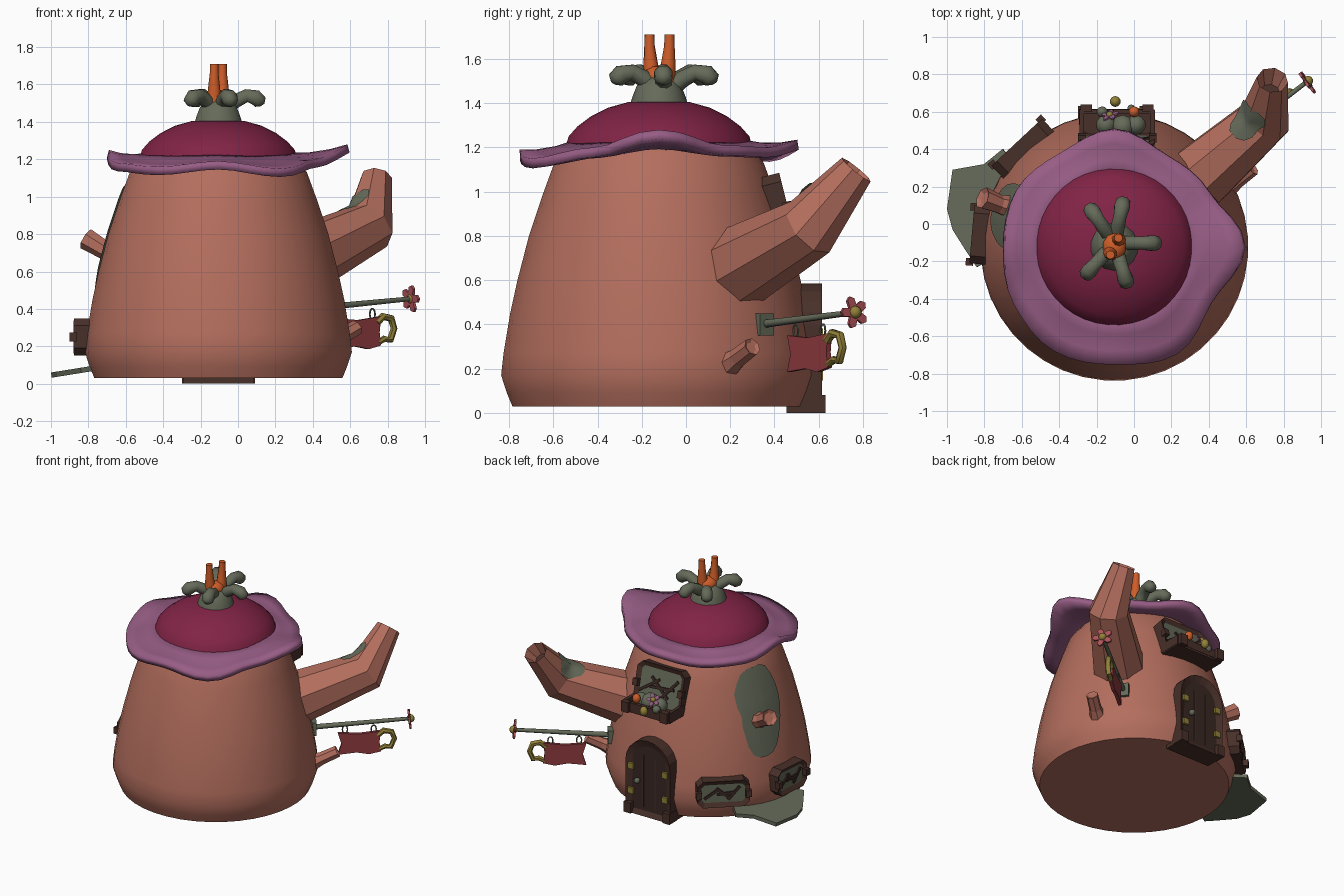
import bpy, bmesh
from math import sin, cos, pi, radians
from mathutils import Vector, Matrix
from mathutils.bvhtree import BVHTree

if "Cube" in bpy.data.objects:
    bpy.data.objects.remove(bpy.data.objects["Cube"])

CX, CY = -0.105, -0.122
UP = Vector((0, 0, 1))


def material(name, r, g, b):
    m = bpy.data.materials.new(name)
    m.use_nodes = True
    m.diffuse_color = (r, g, b, 1)
    m.node_tree.nodes["Principled BSDF"].inputs["Base Color"].default_value = (r, g, b, 1)
    return m


CLAY = material("terracotta", 0.45, 0.155, 0.11)
MAGENTA = material("magenta", 0.22, 0.017, 0.06)
PURPLE = material("dusty purple", 0.31, 0.11, 0.235)
MOSS = material("moss grey", 0.13, 0.145, 0.1)
ORANGE = material("orange", 0.62, 0.11, 0.022)
BROWN = material("dark wood", 0.065, 0.029, 0.022)
DARK = material("deep wood", 0.042, 0.021, 0.017)
RED = material("banner red", 0.29, 0.045, 0.052)
PINK = material("petal pink", 0.42, 0.085, 0.1)
GOLD = material("old gold", 0.29, 0.22, 0.04)


def finish(bm, name, mats, smooth=None):
    """Turn a bmesh into an object; smooth is the sharp-edge angle in degrees."""
    bmesh.ops.recalc_face_normals(bm, faces=bm.faces)
    for f in bm.faces:
        f.smooth = smooth is not None
    me = bpy.data.meshes.new(name)
    bm.to_mesh(me)
    bm.free()
    for m in mats:
        me.materials.append(m)
    if smooth is not None:
        me.set_sharp_from_angle(angle=radians(smooth))
    ob = bpy.data.objects.new(name, me)
    bpy.context.collection.objects.link(ob)
    return ob


def frame(origin, out, up=UP):
    z = Vector(out).normalized()
    x = Vector(up).cross(z).normalized()
    m = Matrix((x, z.cross(x), z)).transposed().to_4x4()
    m.translation = origin
    return m


def bridge(bm, rings):
    for a, b in zip(rings, rings[1:]):
        for i in range(len(a)):
            j = (i + 1) % len(a)
            bm.faces.new((a[i], a[j], b[j], b[i]))


def tube(name, pts, radii, sides, mats, smooth=None, hole=0):
    """Sweep a round section along a path; hole sinks the far end inward."""
    bm = bmesh.new()
    pts = [Vector(p) for p in pts]
    rings, rot, last = [], None, None
    for i, (p, r) in enumerate(zip(pts, radii)):
        t = (pts[min(i + 1, len(pts) - 1)] - pts[max(i - 1, 0)]).normalized()
        rot = t.to_track_quat('Z', 'Y') if rot is None else last.rotation_difference(t) @ rot
        last = t
        rings.append([bm.verts.new(p + rot @ Vector((r * cos(2 * pi * (k + .5) / sides),
                      r * sin(2 * pi * (k + .5) / sides), 0))) for k in range(sides)])
    bridge(bm, rings)
    bm.faces.new(rings[0])
    cap = bm.faces.new(rings[-1])
    if hole:
        bmesh.ops.recalc_face_normals(bm, faces=bm.faces)
        bmesh.ops.inset_region(bm, faces=[cap], thickness=radii[-1] * 0.4)
        bmesh.ops.translate(bm, verts=cap.verts, vec=-last * hole)
        cap.material_index = 1
    return finish(bm, name, mats, smooth)


def lathe(name, profile, sides, mat, smooth=40):
    return tube(name, [(CX, CY, z) for r, z in profile], [r for r, z in profile], sides, [mat], smooth)


def panel(name, m, outline, depth, mats, inset=0, recess=0):
    """Extruded outline whose front face may be inset and sunk as a second colour."""
    bm = bmesh.new()
    rings = [[bm.verts.new(m @ Vector((x, y, z))) for x, y in outline] for z in (-depth, 0)]
    bridge(bm, rings)
    bm.faces.new(rings[0])
    front = bm.faces.new(rings[1])
    if inset:
        bmesh.ops.recalc_face_normals(bm, faces=bm.faces)
        bmesh.ops.inset_region(bm, faces=[front], thickness=inset)
        bmesh.ops.translate(bm, verts=front.verts, vec=-recess * m.col[2].xyz)
        front.material_index = 1
    return finish(bm, name, mats)


def box(name, m, centre, size, mat, turn=0):
    bm = bmesh.new()
    bmesh.ops.create_cube(bm, size=1, matrix=m @ Matrix.Translation(centre)
                          @ Matrix.Rotation(radians(turn), 4, 'Z') @ Matrix.Diagonal((*size, 1)))
    return finish(bm, name, [mat])


def blob(name, centre, size, mat):
    bm = bmesh.new()
    bmesh.ops.create_uvsphere(bm, u_segments=10, v_segments=7, radius=1,
                              matrix=Matrix.Translation(centre) @ Matrix.Diagonal((*size, 1)))
    return finish(bm, name, [mat], 60)


def patch(name, target, m, w, h, wobble, rings=6):
    """Irregular moss skin laid onto the surface of another part."""
    tree = BVHTree.FromPolygons([v.co for v in target.data.vertices],
                                [p.vertices[:] for p in target.data.polygons])
    bm = bmesh.new()

    def stick(x, y):
        p, n, _, _ = tree.find_nearest(m @ Vector((x, y, 0)))
        return bm.verts.new(p + n * 0.009)
    n = len(wobble) * 2
    edge = [(wobble[i // 2] + wobble[(i + 1) // 2 % len(wobble)]) / 2 for i in range(n)]
    loops = [[stick(w * s * edge[i] * cos(2 * pi * i / n), h * s * edge[i] * sin(2 * pi * i / n))
              for i in range(n)] for s in [(k + 1) / rings for k in range(rings)]]
    bridge(bm, loops)
    bm.faces.new(loops[0])
    return finish(bm, name, [MOSS], 50)


def flower(name, m, r, petal):
    star = [(r * k * cos(a * pi / 10), r * k * sin(a * pi / 10))
            for a, k in [(i, (0.45, 0.85, 1, 0.85)[i % 4]) for i in range(20)]]
    panel(name + "_petals", m, star, r * 0.2, [petal])
    blob(name + "_centre", m.translation, (r * 0.38,) * 3, GOLD)


# Pot body
body = lathe("pot_body", [(.665, .03), (.69, .09), (.716, .17), (.705, .27), (.675, .45), (.642, .6),
                          (.59, .8), (.53, .98), (.475, 1.13), (.42, 1.2)], 40, CLAY)

# Lid dome and wavy brim
lathe("lid_dome", [(.43, 1.18), (.41, 1.25), (.37, 1.295), (.31, 1.34), (.23, 1.38), (.14, 1.405), (.03, 1.412)],
      40, MAGENTA, 60)
EDGE_R = [.69, .585, .565, .625, .58, .605, .585, .62, .645, .63, .665, .6]
EDGE_Z = [1.28, 1.21, 1.2, 1.235, 1.18, 1.2, 1.25, 1.18, 1.16, 1.19, 1.15, 1.2]


def wave(vals, a):
    i, f = divmod(a * len(vals), 1)
    f = (1 - cos(f * pi)) / 2
    return vals[int(i) % 12] * (1 - f) + vals[(int(i) + 1) % 12] * f


bm = bmesh.new()
loops = []
for s in (0, .35, .7, 1):
    loops.append([])
    for k in range(48):
        r = .38 + (wave(EDGE_R, k / 48) - .38) * s
        z = 1.235 + (wave(EDGE_Z, k / 48) - 1.235) * s - .015 * sin(s * pi)
        loops[-1].append(bm.verts.new((CX + r * cos(k * pi / 24), CY + r * sin(k * pi / 24), z)))
bridge(bm, loops)
brim = finish(bm, "lid_brim", [PURPLE], 50)
solid = brim.modifiers.new("thickness", 'SOLIDIFY')
solid.thickness, solid.offset = 0.045, -1

# Curling stem and orange prongs
lathe("stem_base", [(.135, 1.38), (.12, 1.43), (.1, 1.48), (.06, 1.52)], 14, MOSS, 60)
for i, a in enumerate((78, 0, 287, 228, 125)):
    path = [(.03, 1.46), (.09, 1.51), (.15, 1.54), (.2, 1.53), (.225, 1.505), (.235, 1.49)]
    tube(f"stem_leaf_{i}", [(CX + r * cos(radians(a)), CY + .02 + r * sin(radians(a)), z) for r, z in path],
         (.04, .04, .038, .045, .04, .015), 8, [MOSS], 60)
blob("prong_base", (CX, CY, 1.52), (.065, .075, .05), ORANGE)
for side, s in (("front", -1), ("back", 1)):
    x, y = CX + .022 * s, CY + .002
    tube(f"prong_{side}", [(x, y + .03 * s, 1.5), (x, y + .04 * s, 1.58), (x, y + .045 * s, 1.66),
                           (x, y + .045 * s, 1.71)], (.042, .033, .024, .023), 9, [ORANGE], 50)

# Spout and small stubs
spout = tube("spout", [(.24, .15, .6), (.36, .26, .67), (.7, .56, .84), (.74, .77, 1.1)],
             (.19, .185, .145, .085), 8, [CLAY, BROWN], hole=.1)
tube("side_stub", [(-.62, .08, .68), (-.72, .105, .72), (-.81, .14, .775)],
     (.07, .052, .06), 7, [CLAY, CLAY], hole=.015)
tube("small_stub", [(.46, .17, .2), (.55, .235, .25), (.635, .3, .3)],
     (.07, .045, .042), 7, [CLAY, CLAY], hole=.01)

# Moss skins and the flat stone at the foot
a = radians(162)
patch("wall_moss", body, frame((CX + .62 * cos(a), CY + .62 * sin(a), .76), (cos(a), sin(a), .3)),
      .22, .34, (.9, 1, 1.05, .95, 1, 1, .75, .85, 1, .95, .9, .8))
patch("spout_moss", spout, frame((.6, .55, .96), (-.6, .1, .8)), .11, .12, (1, .8, 1.1, .9, 1.1, .8, 1))
panel("foot_stone", frame((-1, 0, .06), (-.16, 0, 1), (0, 1, 0)),
      [(0, .08), (.03, .29), (.2, .32), (.3, .4), (.45, .25), (.4, -.1), (.16, -.23), (.1, -.14), (.03, -.03)],
      .028, [MOSS])

# Arched door
door = frame((CX, .615, 0), (0, 1, 0))
arch = [(-.19, 0), (.19, 0)] + [(.19 * cos(k * pi / 10), .395 + .19 * sin(k * pi / 10)) for k in range(11)]
panel("door", door, arch, .16, [BROWN, DARK], .05, .02)
for s in (-1, 1):
    box("door_foot", door, (s * .165, .04, -.03), (.06, .08, .09), BROWN)
    for z in (.17, .36):
        box("door_hinge", door, (s * .145, z, -.004), (.045, .045, .018), GOLD)
    box("door_plank_gap", door, (s * .05, .26, -.02), (.008, .4, .006), BROWN)
blob("door_knob", door @ Vector((-.09, .26, 0)), (.022, .025, .022), MOSS)


def window(name, m, w, h, depth):
    """Chamfered frame with a clouded pane and crooked glazing bars."""
    c = .04
    outline = [(w - c, -h), (w, c - h), (w, h - c), (w - c, h), (c - w, h), (-w, h - c), (-w, c - h), (c - w, -h)]
    panel(name + "_frame", m, outline, depth, [BROWN, MOSS], .035, .018)
    for x, turn in ((-.45, 35), (0, -40), (.4, 50), (.1, 5)):
        box(name + "_bar", m, (x * w, 0, -.014), (h * 1.25, .02, .012), DARK, turn)
    for s in (-1, 1):
        box(name + "_peg", m, (s * w * .95, 0, 0), (.04, .05, .04), BROWN)


for name, ang, w in (("back_window", 133, .185), ("side_window", 175, .155)):
    a = radians(ang)
    window(name, frame((CX + .765 * cos(a), CY + .765 * sin(a), .25), (cos(a), sin(a), 0)), w, .1, .12)

# Upper window with a planter shelf
window("upper_window", frame((-.09, .46, .93), (0, 1, .25)), .2, .16, .15)
shelf = frame((-.09, .52, .78), (0, 1, 0))
box("planter_floor", shelf, (0, 0, 0), (.4, .03, .18), BROWN)
box("planter_rail", shelf, (0, .03, .08), (.4, .06, .025), BROWN)
for s in (-1, 1):
    box("planter_end", shelf, (s * .19, .03, 0), (.025, .07, .18), BROWN)
    box("planter_post", shelf, (s * .165, .03, .1), (.06, .08, .04), BROWN)
for x, y, r in ((-.15, .53, .055), (-.06, .52, .065), (.01, .53, .055), (-.17, .6, .03)):
    blob("planter_leaf", (x, y, .84), (r, r, r), MOSS)
blob("planter_orange_bud", (0, .6, .88), (.03, .03, .035), ORANGE)
blob("planter_gold_bud", (-.1, .655, .83), (.03, .03, .035), GOLD)
flower("planter_flower", frame((-.13, .585, .9), (-.3, 1, .6)), .05, PURPLE)

# Sign pole, tip flower and hanging cup banner
base, tip = Vector((.37, .335, .4)), Vector((.93, .765, .455))
along = Vector((.79, .61, 0))
mount = frame(base + along * .045, along)
box("pole_mount", mount, (0, 0, -.03), (.08, .1, .07), MOSS)
tube("sign_pole", [base, base.lerp(tip, .5), tip], (.019, .016, .013), 8, [MOSS], 50)
flower("pole_flower", frame(tip, (.8, .58, .1)), .075, PINK)
sign = frame(base + along * .2 + Vector((0, 0, -.215)), (.61, -.79, 0))
panel("banner", sign, [(0, .165), (.15, .155), (.3, .175), (.29, .09), (.3, .02), (.22, .0), (.13, .015),
                       (0, .0), (.025, .08)], .025, [RED])
tube("banner_handle", [sign @ Vector((x, y, -.012)) for x, y in
                       ((.28, .14), (.32, .175), (.375, .165), (.395, .11), (.37, .05), (.33, .055), (.29, .035))],
     (.02, .021, .021, .019, .02, .018, .016), 7, [GOLD], 50)
for x in (.05, .25):
    ring = [(x + .018 * cos(k * pi / 5), .187 + .03 * sin(k * pi / 5)) for k in range(11)]
    tube("banner_ring", [sign @ Vector((u, v, -.012)) for u, v in ring], [.005] * 11, 5, [MOSS], 50)
